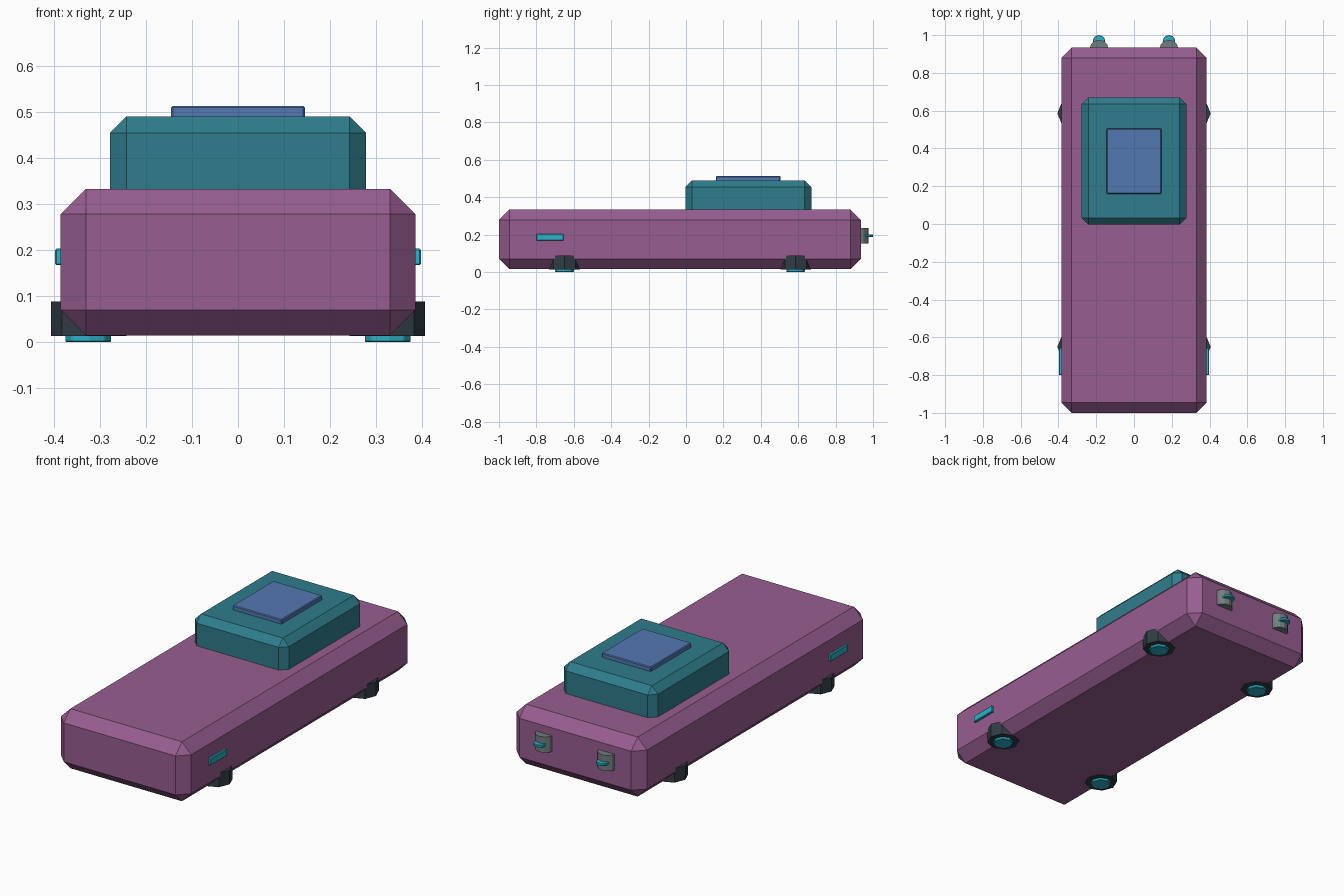
import bpy
import math

if "Cube" in bpy.data.objects:
    bpy.data.objects.remove(bpy.data.objects["Cube"], do_unlink=True)


def material(name, rgb):
    mat = bpy.data.materials.new(name)
    mat.use_nodes = True
    mat.diffuse_color = (*rgb, 1)
    bsdf = next(n for n in mat.node_tree.nodes if n.type == "BSDF_PRINCIPLED")
    bsdf.inputs["Base Color"].default_value = (*rgb, 1)
    return mat


PURPLE = material("plum paint", (0.31, 0.11, 0.28))
TEAL = material("teal cabin paint", (0.028, 0.205, 0.262))
BLUE = material("blue hatch paint", (0.085, 0.19, 0.44))
CYAN = material("cyan trim", (0.024, 0.45, 0.58))
DARK = material("dark rubber", (0.032, 0.045, 0.06))
GREY = material("grey metal", (0.17, 0.21, 0.21))


def finish(name, mat, bevel):
    obj = bpy.context.object
    obj.name = name
    obj.data.materials.append(mat)
    if bevel:
        mod = obj.modifiers.new("chamfer", "BEVEL")
        mod.width = bevel
        mod.segments = 1
    return obj


def box(name, mat, low, high, bevel=0):
    centre = [(a + b) / 2 for a, b in zip(low, high)]
    bpy.ops.mesh.primitive_cube_add(size=1, location=centre)
    obj = bpy.context.object
    obj.scale = [b - a for a, b in zip(low, high)]
    bpy.ops.object.transform_apply(location=False, rotation=False, scale=True)
    return finish(name, mat, bevel)


def disc(name, mat, x, y, z0, z1, radius, sides, bevel=0):
    bpy.ops.mesh.primitive_cylinder_add(
        vertices=sides, radius=radius, depth=z1 - z0,
        location=(x, y, (z0 + z1) / 2))
    return finish(name, mat, bevel)


# Main hull, cabin and roof hatch
box("body", PURPLE, (-0.385, -1, 0.015), (0.385, 0.935, 0.333), 0.055)
box("cabin", TEAL, (-0.278, -0.003, 0.25), (0.278, 0.67, 0.49), 0.036)
box("roof_hatch", BLUE, (-0.145, 0.16, 0.48), (0.145, 0.505, 0.513), 0.004)

for side, s in (("left", 1), ("right", -1)):
    # Hover pads lying flat under the hull
    for end, y in (("front", -0.65), ("rear", 0.586)):
        disc(f"{end}_{side}_pad", DARK, s * 0.324, y, 0.013, 0.088, 0.082, 8)
        disc(f"{end}_{side}_pad_core", CYAN, s * 0.325, y, 0, 0.03, 0.051, 8, 0.003)

    # Side marker lamps
    xs = sorted((s * 0.37, s * 0.397))
    box(f"{side}_marker_lamp", CYAN, (xs[0], -0.8, 0.167), (xs[1], -0.655, 0.203), 0.003)

    # Rear thrusters with thin glowing fins
    disc(f"{side}_thruster", GREY, s * 0.185, 0.925, 0.152, 0.236, 0.05, 12)
    disc(f"{side}_thruster_fin", CYAN, s * 0.185, 0.967, 0.187, 0.2, 0.033, 12, 0.002)
